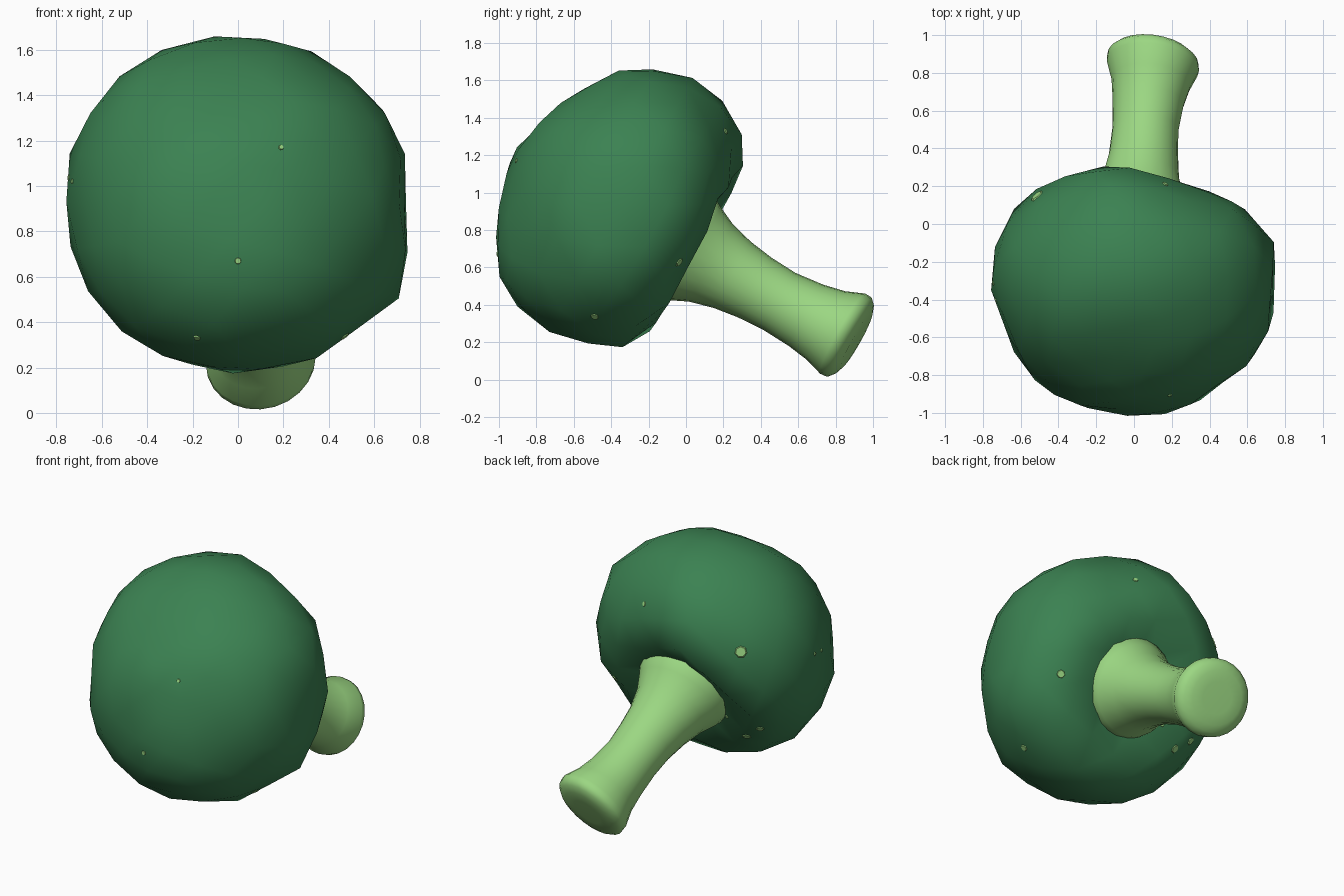
import bpy, bmesh, math
from mathutils import Vector, noise
from mathutils.bvhtree import BVHTree

if "Cube" in bpy.data.objects:
    bpy.data.objects.remove(bpy.data.objects["Cube"])

def material(name, rgb):
    m = bpy.data.materials.new(name)
    m.diffuse_color = (*rgb, 1)
    m.use_nodes = True
    m.node_tree.nodes["Principled BSDF"].inputs["Base Color"].default_value = m.diffuse_color
    return m

GREEN = material("dark green", (0.044, 0.222, 0.084))
PALE = material("pale green", (0.33, 0.68, 0.225))

def finish(bm, name, mat, angle=80):
    bmesh.ops.recalc_face_normals(bm, faces=bm.faces)
    me = bpy.data.meshes.new(name)
    bm.to_mesh(me)
    bm.free()
    me.materials.append(mat)
    ob = bpy.data.objects.new(name, me)
    bpy.context.collection.objects.link(ob)
    bpy.ops.object.select_all(action='DESELECT')
    ob.select_set(True)
    bpy.context.view_layer.objects.active = ob
    bpy.ops.object.shade_smooth_by_angle(angle=math.radians(angle))
    return ob

# Tilted axis running from the cut stem end up into the crown
D = Vector((0, -0.87, 0.49)).normalized()
N = Vector((0, 0.49, 0.87)).normalized()
X = Vector((1, 0, 0))
BASE = Vector((0.1, 0.875, 0.23))
C = Vector((0, -0.35, 0.93))

# Crown: sphere reshaped by a profile of (distance along axis, radius)
PROFILE = [(0.635, 0), (0.615, 0.17), (0.49, 0.48), (0.375, 0.63), (0.13, 0.77),
           (0.0, 0.78), (-0.25, 0.74), (-0.39, 0.645), (-0.475, 0.53),
           (-0.48, 0.42), (-0.42, 0.31), (-0.36, 0.15), (-0.34, 0)]
POLAR = [(math.atan2(r, a), math.hypot(a, r)) for a, r in PROFILE]

def crown_radius(t):
    for (t0, d0), (t1, d1) in zip(POLAR, POLAR[1:]):
        if t <= t1:
            return d0 + (d1 - d0) * (t - t0) / (t1 - t0)
    return POLAR[-1][1]

# Lumps and dents: position, height, width
LUMPS = [((0.28, 0.2, 1.3), -0.10, 0.2), ((0.74, -0.35, 0.6), 0.07, 0.17),
         ((0.78, -0.35, 0.9), -0.05, 0.17), ((-0.74, -0.15, 1.15), 0.035, 0.22),
         ((-0.05, -0.98, 0.88), -0.03, 0.12), ((0.1, -0.98, 0.68), 0.025, 0.15),
         ((-0.1, 0.28, 1.28), 0.015, 0.15), ((0.5, -0.8, 0.9), -0.03, 0.2),
         ((0, -0.56, 0.18), -0.045, 0.17), ((-0.05, -0.74, 1.46), -0.04, 0.2),
         ((0, 0.29, 1.12), -0.035, 0.13), ((0.3, -0.3, 1.62), -0.03, 0.2),
         ((-0.65, -0.65, 0.9), -0.045, 0.2), ((0.45, 0.18, 1.0), -0.04, 0.2)]
bm = bmesh.new()
bmesh.ops.create_icosphere(bm, subdivisions=3, radius=1)
for v in bm.verts:
    d = v.co.normalized()
    d = (X * d.x + N * d.y + D * d.z).normalized()
    p = C + d * crown_radius(d.angle(D))
    amount = noise.noise(d * 2.6 + Vector((3, 1, 7))) * 0.03
    amount += sum(h * math.exp(-((p - Vector(q)).length / w) ** 2) for q, h, w in LUMPS)
    v.co = p + d * amount
    v.co.x *= 0.985
bm.normal_update()
tree = BVHTree.FromBMesh(bm)
finish(bm, "crown", GREEN)

# Stem: rings of (along axis, radius, x centre, offset across axis)
RINGS = [(-0.045, 0.1, 0.1, 0), (-0.042, 0.17, 0.1, 0), (-0.025, 0.215, 0.1, 0),
         (0.0, 0.243, 0.1, -0.003), (0.04, 0.246, 0.1, -0.004),
         (0.14, 0.21, 0.09, -0.01), (0.26, 0.188, 0.075, -0.015),
         (0.42, 0.175, 0.06, -0.02), (0.57, 0.183, 0.05, -0.02),
         (0.71, 0.203, 0.035, -0.02), (0.84, 0.238, 0.025, -0.02),
         (0.94, 0.285, 0.02, -0.02), (1.02, 0.32, 0.02, -0.01),
         (1.1, 0.3, 0.02, 0)]
SIDES = 24
bm = bmesh.new()
loops = []
for a, r, x, o in RINGS:
    mid = Vector((x, BASE.y, BASE.z)) + D * a + N * o
    side = (X + D * 0.13 * max(0, 1 - max(a, 0) / 0.6)).normalized()
    loops.append([bm.verts.new(mid + side * (r * math.cos(k * math.tau / SIDES))
                               + N * (r * math.sin(k * math.tau / SIDES)))
                  for k in range(SIDES)])
for lo, hi in zip(loops, loops[1:]):
    for k in range(SIDES):
        j = (k + 1) % SIDES
        bm.faces.new((lo[k], lo[j], hi[j], hi[k]))
bm.faces.new(loops[0])
bm.faces.new(loops[-1])
finish(bm, "stem", PALE)

# Pale specks: thin plates laid on the crown, found by looking from a direction
def specks(bm, view, spots):
    view = Vector(view).normalized()
    right = (-view).cross(Vector((0, 0, 1))).normalized()
    up = right.cross(-view)
    for u, w, r in spots:
        hit, nor, _, _ = tree.ray_cast(C + right * u + up * w + view * 3, -view)
        if hit is None:
            continue
        if nor.dot(view) < 0:
            nor = -nor
        rot = nor.to_track_quat('Z', 'Y').to_matrix().to_4x4()
        rot.translation = hit + nor * 0.001
        bmesh.ops.create_cone(bm, cap_ends=True, segments=7, radius1=r, radius2=r * 0.8,
                              depth=0.008, matrix=rot)

bm = bmesh.new()
specks(bm, (0, -1, 0), [(0.19, 0.24, 0.013), (0.0, -0.26, 0.016),
                        (-0.73, 0.09, 0.012), (-0.18, -0.6, 0.018)])
specks(bm, (-1, 1, 0.8), [(0.01, -0.15, 0.04), (0.09, -0.63, 0.03), (0.03, -0.7, 0.022),
                          (-0.02, -0.5, 0.014), (-0.11, -0.43, 0.015), (0.5, -0.18, 0.014)])
specks(bm, (1, 1, -0.8), [(-0.17, 0.04, 0.028), (0.28, 0.6, 0.018),
                          (-0.43, -0.4, 0.024), (0.56, -0.4, 0.028)])
finish(bm, "crown_specks", PALE, 30)
